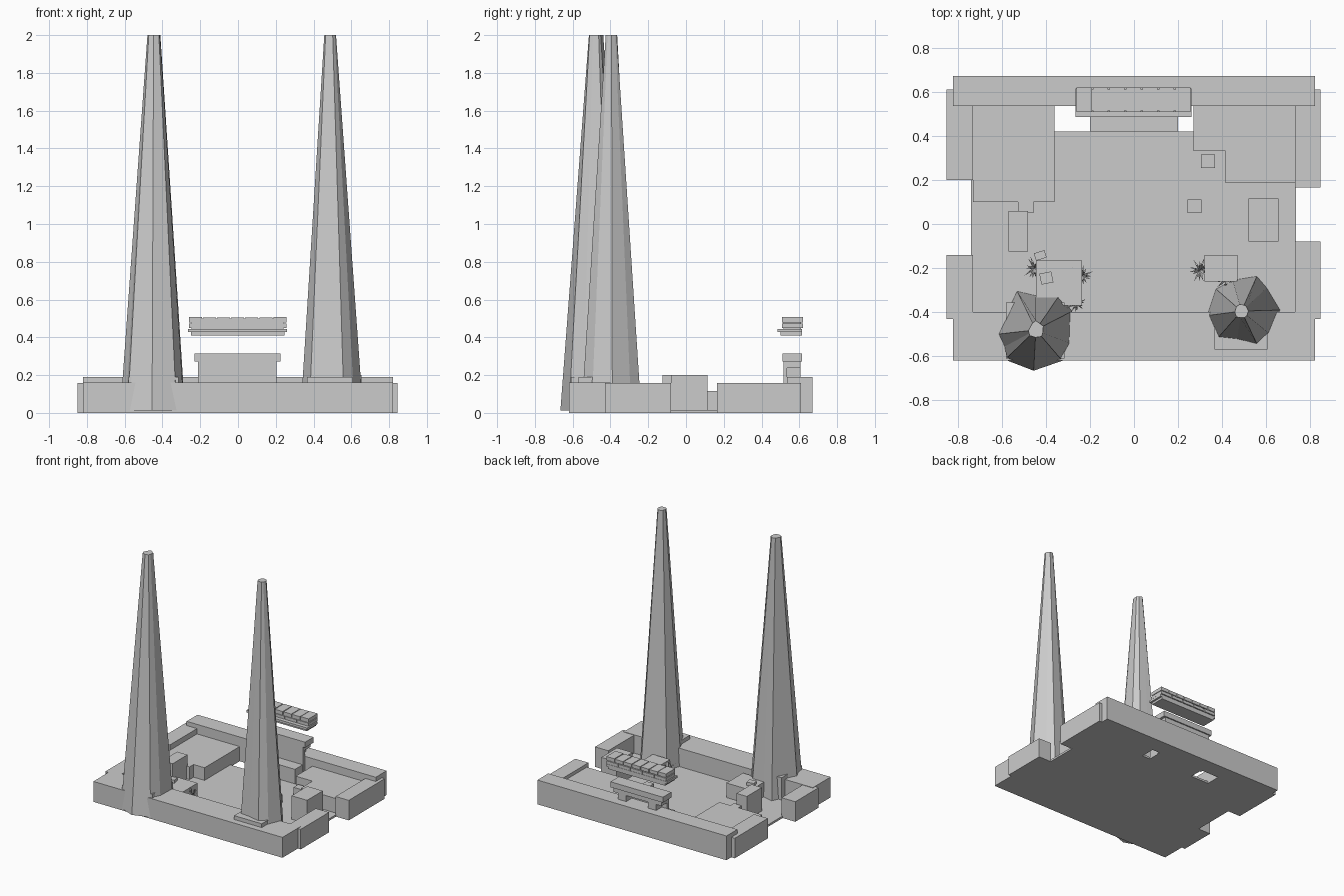
import bpy, bmesh, math, random
from mathutils import Vector

if "Cube" in bpy.data.objects:
    bpy.data.objects.remove(bpy.data.objects["Cube"])
random.seed(4)


def link(name, bm):
    bmesh.ops.recalc_face_normals(bm, faces=bm.faces)
    me = bpy.data.meshes.new(name)
    bm.to_mesh(me)
    bm.free()
    ob = bpy.data.objects.new(name, me)
    bpy.context.collection.objects.link(ob)
    return ob


def box(name, x0, x1, y0, y1, z0, z1, rot=0):
    bm = bmesh.new()
    bmesh.ops.create_cube(bm, size=1)
    for v in bm.verts:
        v.co = Vector((v.co.x * (x1 - x0), v.co.y * (y1 - y0), v.co.z * (z1 - z0)))
    ob = link(name, bm)
    ob.location = ((x0 + x1) / 2, (y0 + y1) / 2, (z0 + z1) / 2)
    ob.rotation_euler.z = rot
    return ob


def prism(name, outline, z0, z1):
    bm = bmesh.new()
    f = bm.faces.new([bm.verts.new((x, y, z0)) for x, y in outline])
    r = bmesh.ops.extrude_face_region(bm, geom=[f])
    for v in r["geom"]:
        if isinstance(v, bmesh.types.BMVert):
            v.co.z = z1
    return link(name, bm)


def trunk(name, cx, cy, top_r, base):
    # fluted irregular base tapering to a small pentagon
    bm = bmesh.new()
    low = [bm.verts.new((cx + x, cy + y, 0.012)) for x, y in base]
    high = []
    for x, y in base:
        a = math.atan2(y, x)
        local = (a - math.pi / 2 + math.pi / 5) % (2 * math.pi / 5) - math.pi / 5
        r = top_r * math.cos(math.pi / 5) / math.cos(math.pi / 5 - abs(local))
        high.append(bm.verts.new((cx + r * math.cos(a), cy + r * math.sin(a), 2)))
    n = len(base)
    for i in range(n):
        j = (i + 1) % n
        bm.faces.new((low[i], low[j], high[j], high[i]))
    bm.faces.new(high)
    bm.faces.new(low[::-1])
    return link(name, bm)


def grass(name, cx, cy, spread, count=14):
    # thin bent blades fanning out of one point
    bm = bmesh.new()
    for i in range(count):
        a = math.tau * i / count + random.uniform(-.2, .2)
        d = Vector((math.cos(a), math.sin(a), 0))
        s = Vector((-d.y, d.x, 0)) * 0.004
        length = spread * random.uniform(.6, 1)
        c = Vector((cx, cy, 0.015))
        mid = c + d * length * .5 + Vector((0, 0, random.uniform(.07, .11)))
        tip = c + d * length + Vector((0, 0, random.uniform(.05, .12)))
        v = [bm.verts.new(p) for p in (c - s, c + s, mid + s, mid - s, tip)]
        bm.faces.new(v[:4])
        bm.faces.new((v[3], v[2], v[4]))
    return link(name, bm)


# Floor with a recess at the back
prism("floor", [(-.74, -.41), (.735, -.41), (.735, .54), (.27, .54), (.27, .42),
                (-.36, .42), (-.36, .54), (-.74, .54)], 0, .016)

# Perimeter walls
box("back_wall", -.82, .82, .535, .67, 0, .19)
box("front_wall", -.82, .82, -.62, -.40, 0, .16)
for name, x0, x1, y0, y1 in [("left_rear_wall", -.85, -.73, .2, .61),
                             ("left_front_wall", -.85, -.73, -.43, -.14),
                             ("right_rear_wall", .73, .845, .165, .61),
                             ("right_front_wall", .73, .845, -.43, -.08)]:
    box(name, x0, x1, y0, y1, 0, .157)

# Raised platforms in the back corners
prism("left_platform", [(-.73, .1), (-.525, .1), (-.525, .05), (-.455, .05), (-.455, .1),
                        (-.36, .1), (-.36, .535), (-.73, .535)], 0, .115)
prism("right_platform", [(.415, .185), (.73, .185), (.73, .535), (.27, .535),
                         (.27, .33), (.415, .33)], 0, .13)

# Loose blocks on the floor
box("left_bench", -.57, -.48, -.125, .06, 0, .2)
box("right_bench", .52, .655, -.08, .115, 0, .2)
box("stool_rear", .303, .367, .255, .315, .0, .08)
box("stool_front", .243, .307, .05, .112, .0, .08)
box("left_crate", -.445, -.235, -.37, -.165, 0, .13)
box("left_crate_cube", -.425, -.37, -.27, -.22, .13, .155, .2)
box("left_stone", -.45, -.4, -.16, -.125, 0, .09, .3)
box("right_crate", .32, .47, -.26, -.14, 0, .13)

# Planters and tall trunks
box("left_planter", -.58, -.315, -.61, -.355, 0.005, .19)
box("right_planter", .365, .605, -.57, -.36, 0.005, .19)
trunk("left_trunk", -.445, -.48, .042,
      [(-.178, -.02), (-.085, .175), (.0, .155), (.105, .155), (.165, .085),
       (.16, -.065), (.12, -.14), (-.01, -.185), (-.14, -.135), (-.15, -.08)])
trunk("right_trunk", .487, -.395, .037,
      [(-.155, -.02), (-.115, .1), (-.04, .14), (.07, .158), (.115, .105),
       (.175, .005), (.13, -.105), (.075, -.158), (-.02, -.135), (-.11, -.125)])

# Grass tufts
for i, (x, y, r) in enumerate([(-.45, -.2, .06), (-.235, -.235, .06),
                               (.3, -.21, .06), (.42, -.25, .06), (-.26, -.36, .05)]):
    grass(f"grass_{i}", x, y, r)

# Hearth at the back wall
box("hearth_step", -.2, .2, .42, .535, 0, .13)
box("hearth_panel", -.212, .205, .515, .535, 0, .275)
box("hearth_beam", -.212, .205, .535, .605, .237, .275)
box("hearth_shelf", -.23, .225, .51, .615, .272, .315)
for s in (-1, 1):
    box(f"hearth_leg_{s}", s * .13 - .035, s * .13 + .035, .535, .605, .185, .24)

# Floating canopy: two slabs and two rows of blocks
box("canopy_base", -.25, .245, .5, .615, .41, .427)
box("canopy_ledge", -.265, .26, .485, .615, .427, .445)
box("canopy_core", -.245, .24, .515, .61, .44, .5)
for row, (z0, z1, n) in enumerate([(.449, .473, 5), (.478, .507, 7)]):
    w = .522 / n
    for i in range(n):
        x = -.263 + i * w
        box(f"canopy_block_{row}_{i}", x + .003, x + w - .003, .508, .62,
            z0, z1 - random.uniform(0, .003))
